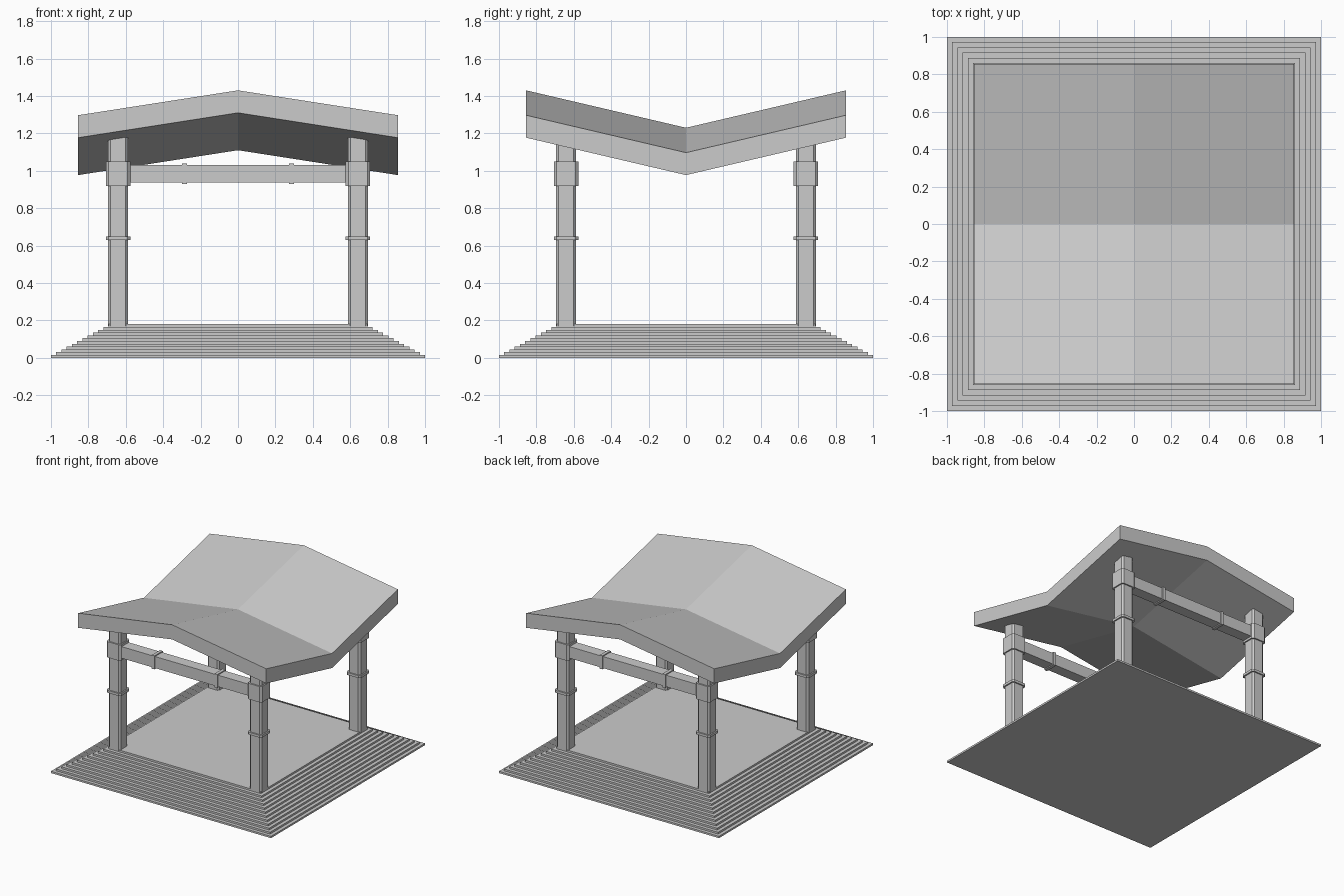
import bpy, bmesh

if "Cube" in bpy.data.objects:
    bpy.data.objects.remove(bpy.data.objects["Cube"])


def make_object(name, bm):
    bmesh.ops.recalc_face_normals(bm, faces=bm.faces[:])
    mesh = bpy.data.meshes.new(name)
    bm.to_mesh(mesh)
    bm.free()
    obj = bpy.data.objects.new(name, mesh)
    bpy.context.collection.objects.link(obj)
    return obj


def prism(bm, outline, z0, z1):
    """Closed vertical prism from a list of (x, y) points."""
    low = [bm.verts.new((x, y, z0)) for x, y in outline]
    top = [bm.verts.new((x, y, z1)) for x, y in outline]
    bm.faces.new(low[::-1])
    bm.faces.new(top)
    n = len(outline)
    for i in range(n):
        j = (i + 1) % n
        bm.faces.new((low[i], low[j], top[j], top[i]))


def rect(cx, cy, hx, hy):
    return [(cx - hx, cy - hy), (cx + hx, cy - hy), (cx + hx, cy + hy), (cx - hx, cy + hy)]


def chamfered(cx, cy, h, c):
    k = h - c
    pts = [(-k, -h), (k, -h), (h, -k), (h, k), (k, h), (-k, h), (-h, k), (-h, -k)]
    return [(cx + x, cy + y) for x, y in pts]


# Stepped base: one continuous terraced skin
STEPS, RISE, TREAD = 12, 0.015, 0.028
bm = bmesh.new()
rings = []
for i in range(STEPS):
    h = 1.0 - i * TREAD
    for z in (i * RISE, (i + 1) * RISE):
        rings.append([bm.verts.new((x, y, z)) for x, y in rect(0, 0, h, h)])
for a, b in zip(rings, rings[1:]):
    for i in range(4):
        j = (i + 1) % 4
        bm.faces.new((a[i], a[j], b[j], b[i]))
bm.faces.new(rings[0][::-1])
bm.faces.new(rings[-1])
make_object("stepped_base", bm)

# Four chamfered columns, each with a thin band and a tall collar
P = 0.641
for ny, sy in (("front", -1), ("back", 1)):
    for nx, sx in (("left", -1), ("right", 1)):
        for part, half, z0, z1 in (("column", 0.054, 0.17, 1.2),
                                   ("column_band", 0.065, 0.63, 0.65),
                                   ("column_collar", 0.065, 0.92, 1.05)):
            bm = bmesh.new()
            prism(bm, chamfered(sx * P, sy * P, half, 0.014), z0, z1)
            make_object(f"{ny}_{nx}_{part}", bm)

    # Cross beam between the pair of columns, with two straps
    bm = bmesh.new()
    prism(bm, rect(0, sy * P, P, 0.046), 0.937, 1.032)
    make_object(f"{ny}_beam", bm)
    for nx, sx in (("left", -1), ("right", 1)):
        bm = bmesh.new()
        prism(bm, rect(sx * 0.286, sy * P, 0.013, 0.054), 0.929, 1.04)
        make_object(f"{ny}_{nx}_beam_strap", bm)

# Folded roof slab: ridge along y, valley along x
R, THICK = 0.855, 0.12
bm = bmesh.new()
bmesh.ops.create_grid(bm, x_segments=2, y_segments=2, size=R)
for v in bm.verts:
    v.co.z = 1.23 - 0.133 * abs(v.co.x) / R + 0.2 * abs(v.co.y) / R
ext = bmesh.ops.extrude_face_region(bm, geom=bm.faces[:], use_keep_orig=True)
bmesh.ops.translate(bm, vec=(0, 0, -THICK),
                    verts=[g for g in ext["geom"] if isinstance(g, bmesh.types.BMVert)])
make_object("roof", bm)
